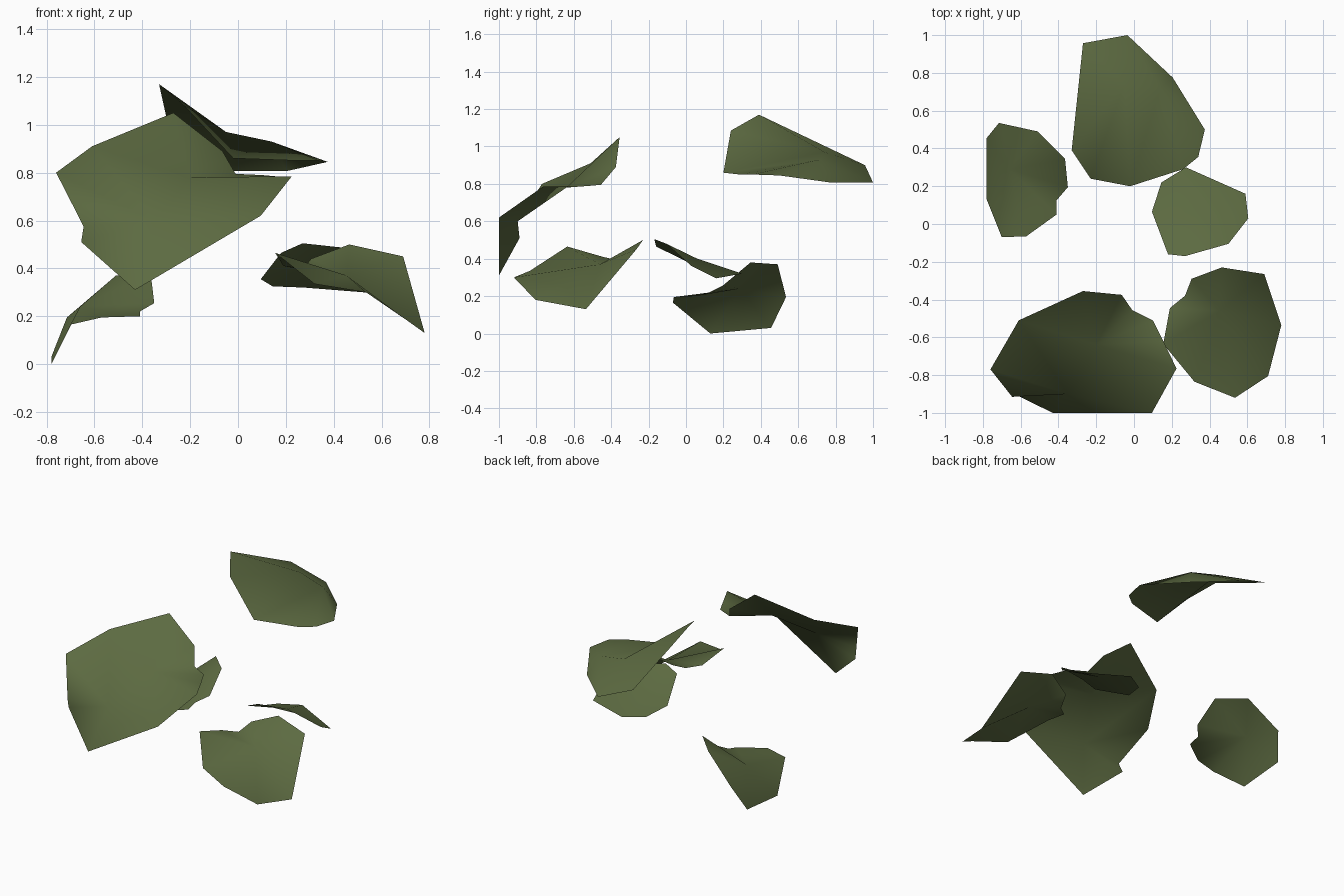
import bpy, bmesh
from mathutils import Vector

green = bpy.data.materials.new("olive green")
green.diffuse_color = (0.108, 0.145, 0.053, 1)


def leaf(name, rim, hubs):
    """Thin curled leaf: the rim outline is fanned to its nearest raised hub."""
    bm = bmesh.new()
    r = [bm.verts.new(p) for p in rim]
    h = [bm.verts.new(p) for p in hubs]
    near = [min(h, key=lambda q: (q.co.xy - v.co.xy).length) for v in r]
    for i, v in enumerate(r):
        j = (i + 1) % len(r)
        bm.faces.new((v, r[j], near[i]))
        if near[i] is not near[j]:
            bm.faces.new((near[i], r[j], near[j]))
    bm.normal_update()
    # upper side faces up
    if sum(f.normal.z * f.calc_area() for f in bm.faces) < 0:
        bmesh.ops.reverse_faces(bm, faces=bm.faces[:])
    for f in bm.faces:
        f.smooth = True
    me = bpy.data.meshes.new(name)
    bm.to_mesh(me)
    bm.free()
    me.materials.append(green)
    ob = bpy.data.objects.new(name, me)
    bpy.context.collection.objects.link(ob)
    return ob


# high leaf at the back
leaf("back_leaf",
     [(-.33, .39, 1.17), (-.23, .24, 1.085), (-.02, .20, .86), (.26, .29, .85),
      (.34, .355, .85), (.375, .50, .845), (.205, .775, .807), (-.035, 1, .807),
      (-.27, .957, .90)],
     [(-.05, .74, .97), (.14, .715, .93)])

# low leaf on the left
leaf("left_leaf",
     [(-.78, .455, .03), (-.715, .535, .195), (-.51, .49, .37), (-.365, .345, .38),
      (-.35, .195, .255), (-.41, .125, .22), (-.41, .05, .20), (-.57, -.065, .195),
      (-.70, -.07, .165), (-.78, .13, 0)],
     [(-.66, .29, .24)])

# small leaf in the middle
leaf("middle_leaf",
     [(.275, .30, .32), (.59, .16, .295), (.605, .03, .36), (.50, -.105, .48),
      (.27, -.17, .505), (.18, -.16, .465), (.095, .065, .355), (.145, .22, .325)],
     [(.33, .06, .40)])

# leaf at the front right
leaf("front_right_leaf",
     [(.465, -.23, .50), (.69, -.265, .45), (.78, -.535, .13), (.71, -.805, .18),
      (.535, -.92, .30), (.32, -.835, .335), (.155, -.635, .465), (.19, -.445, .41),
      (.27, -.38, .395), (.305, -.29, .44)],
     [(.455, -.46, .37)])

# large steep leaf at the front left
leaf("front_left_leaf",
     [(-.27, -.355, 1.05), (-.065, -.375, .89), (-.01, -.455, .795), (.10, -.51, .79),
      (.155, -.62, .785), (.225, -.765, .785), (.095, -1, .62), (-.43, -1, .31),
      (-.655, -.89, .51), (-.645, -.915, .575), (-.76, -.77, .80), (-.61, -.51, .91)],
     [(-.20, -.64, .78), (-.35, -.90, .60)])
